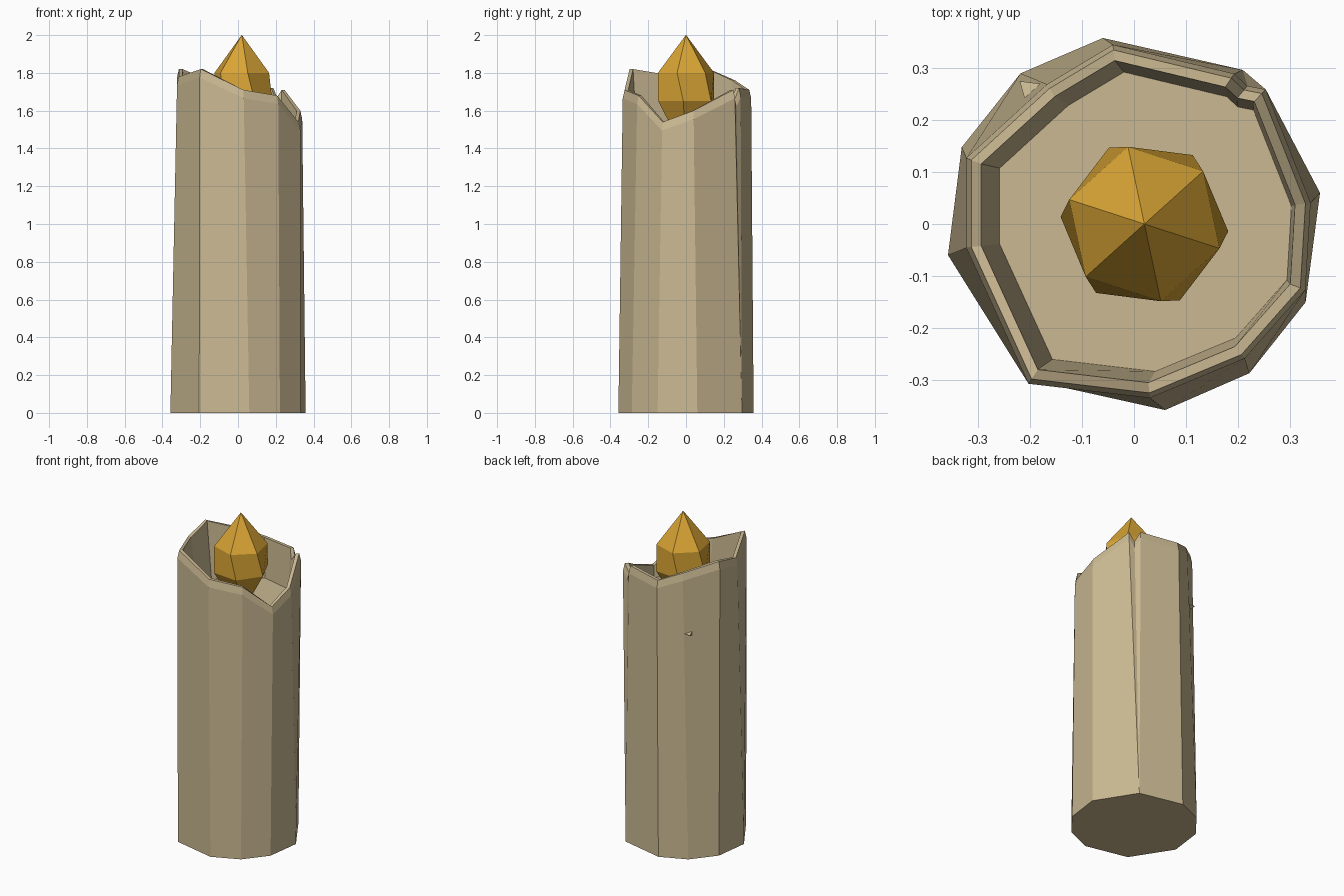
import bpy, bmesh
from math import sin, cos, radians
from mathutils import Vector

old = bpy.data.objects.get("Cube")
if old:
    bpy.data.objects.remove(old, do_unlink=True)


def make_material(name, colour):
    mat = bpy.data.materials.new(name)
    mat.use_nodes = True
    mat.diffuse_color = (*colour, 1)
    mat.node_tree.nodes["Principled BSDF"].inputs["Base Color"].default_value = (*colour, 1)
    return mat


def polar(radius, degrees, z, centre_x=0.0):
    a = radians(degrees)
    return Vector((centre_x + radius * cos(a), radius * sin(a), z))


def build_rings(name, rings, mat):
    """Join a stack of point rings with faces and close both ends."""
    bm = bmesh.new()
    layers = [[bm.verts.new(p) for p in ring] for ring in rings]
    for low, high in zip(layers, layers[1:]):
        count = len(low)
        for i in range(count):
            j = (i + 1) % count
            bm.faces.new((low[i], low[j], high[j], high[i]))
    bm.faces.new(layers[0][::-1])
    bm.faces.new(layers[-1])
    bmesh.ops.remove_doubles(bm, verts=bm.verts, dist=0.0005)
    bmesh.ops.recalc_face_normals(bm, faces=bm.faces)
    mesh = bpy.data.meshes.new(name)
    bm.to_mesh(mesh)
    bm.free()
    obj = bpy.data.objects.new(name, mesh)
    bpy.context.collection.objects.link(obj)
    mesh.materials.append(mat)
    return obj


wax = make_material("cream wax", (0.59, 0.48, 0.285))
fire = make_material("amber flame", (0.69, 0.37, 0.035))

# Candle body: base angle, then the jagged rim point above it
BASE_RADIUS = 0.363
FLOOR_Z = 1.47
columns = [
    (9.5, (0.335, 0.04, 1.6)),
    (54.8, (0.25, 0.255, 1.71)),
    (54.8, (0.215, 0.262, 1.66)),
    (54.8, (0.19, 0.285, 1.72)),
    (99.5, (-0.04, 0.34, 1.71)),
    (127, (-0.165, 0.265, 1.76)),
    (156, (-0.318, 0.125, 1.82)),
    (189.5, (-0.318, -0.045, 1.78)),
    (235.5, (-0.2, -0.303, 1.82)),
    (279.5, (0.03, -0.33, 1.71)),
    (307.7, (0.21, -0.255, 1.68)),
    (335.5, (0.325, -0.125, 1.54)),
]
base, shoulder, rim_outer, rim_inner, floor = [], [], [], [], []
for angle, point in columns:
    top = Vector(point)
    flat = Vector((top.x, top.y, 0))
    base.append(polar(BASE_RADIUS, angle, 0))
    shoulder.append(flat * 1.015 + Vector((0, 0, top.z - 0.045)))
    rim_outer.append(flat * 0.985 + Vector((0, 0, top.z)))
    rim_inner.append(flat * 0.925 + Vector((0, 0, top.z)))
    floor.append(flat * 0.86 + Vector((0.015, 0, FLOOR_Z)))
build_rings("candle_body", [base, shoulder, rim_outer, rim_inner, floor], wax)

# Small wax nub on the back
nub_centre = Vector((-0.2, 0.25, 1.39))
nub_root = [nub_centre + Vector((0.02 * cos(radians(t)), 0.02 * cos(radians(t)), 0.015 * sin(radians(t))))
            for t in (0, 120, 240)]
nub_tip = [nub_centre + Vector((-0.02, 0.025, 0))] * 3
bm = bmesh.new()
root = [bm.verts.new(p) for p in nub_root]
tip = bm.verts.new(nub_tip[0])
for i in range(3):
    bm.faces.new((root[i], root[(i + 1) % 3], tip))
bm.faces.new(root[::-1])
bmesh.ops.recalc_face_normals(bm, faces=bm.faces)
nub_mesh = bpy.data.meshes.new("wax_nub")
bm.to_mesh(nub_mesh)
bm.free()
nub_mesh.materials.append(wax)
bpy.context.collection.objects.link(bpy.data.objects.new("wax_nub", nub_mesh))

# Faceted flame: twisted six-sided rings rising to a point
FLAME_X = 0.02
flame_profile = [
    (0.06, 55, FLOOR_Z),
    (0.162, 55, 1.65),
    (0.152, 42, 1.8),
    (0.0, 42, 2.0),
]
flame_rings = [[polar(r, turn + 60 * k, z, FLAME_X) for k in range(6)]
               for r, turn, z in flame_profile[:-1]]
tip_z = flame_profile[-1][2]
flame_rings.append([polar(0.001, 42 + 60 * k, tip_z, FLAME_X) for k in range(6)])
build_rings("flame", flame_rings, fire)
